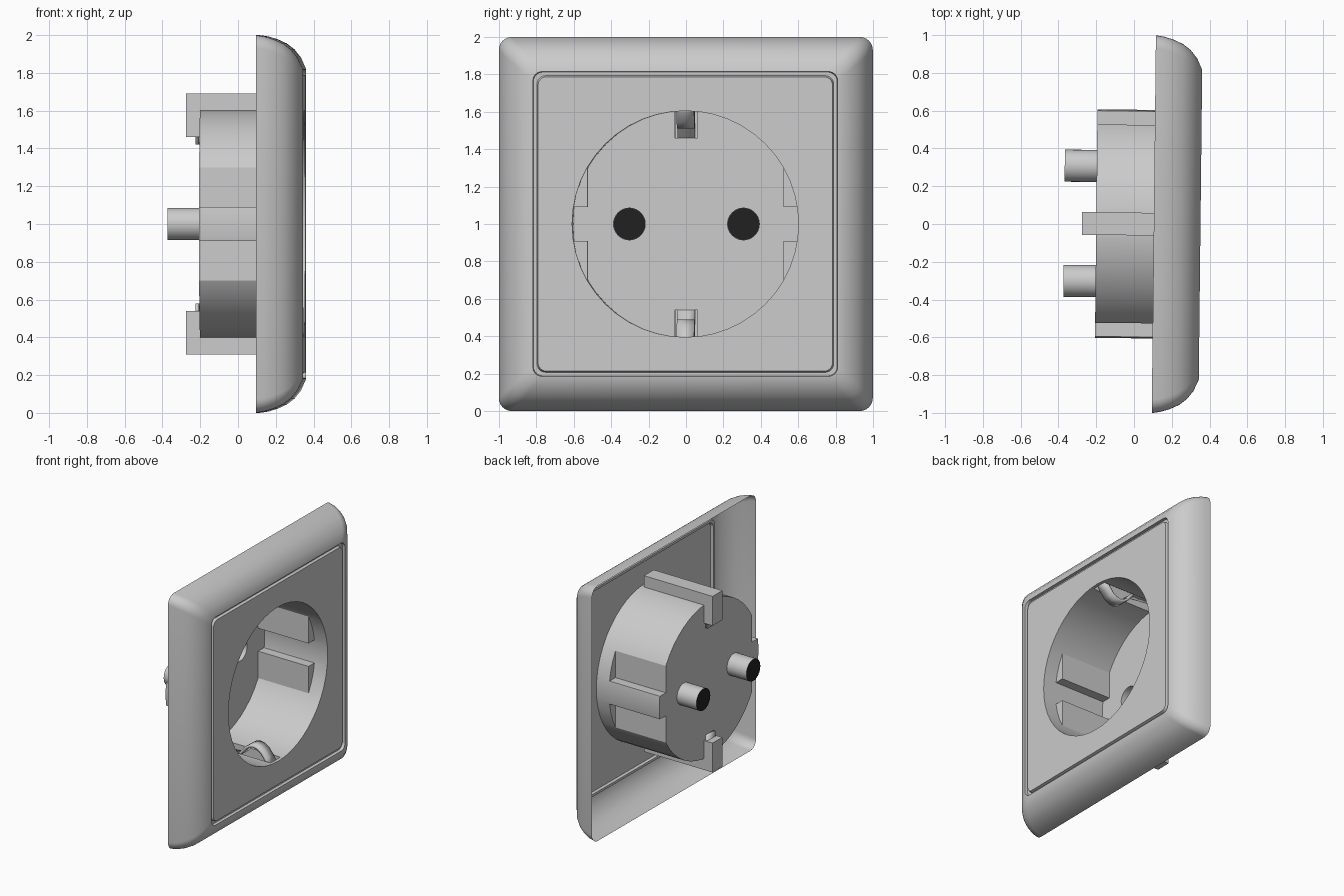
import bpy, bmesh, math
from mathutils import Matrix

if "Cube" in bpy.data.objects:
    bpy.data.objects.remove(bpy.data.objects["Cube"])

CZ = 1.0                                   # socket centre height
TURN = Matrix.Rotation(-0.011, 4, 'Z')     # whole plate is turned very slightly
SEG, R, FRONT = 48, 0.605, 0.35


def make(name, bm):
    me = bpy.data.meshes.new(name)
    bm.to_mesh(me)
    bm.free()
    ob = bpy.data.objects.new(name, me)
    bpy.context.collection.objects.link(ob)
    return ob


def smooth(ob, deg):
    bpy.ops.object.select_all(action='DESELECT')
    ob.select_set(True)
    bpy.context.view_layer.objects.active = ob
    bpy.ops.object.shade_smooth_by_angle(angle=math.radians(deg))


def square_loop(bm, x, half, r, n=6):
    """Rounded square ring in the yz plane."""
    vs = []
    for q in range(4):
        cy = (half - r) * (1 if q in (0, 3) else -1)
        cz = (half - r) * (1 if q in (0, 1) else -1)
        for i in range(n + 1):
            a = math.pi / 2 * (q + i / n)
            vs.append(bm.verts.new((x, cy + r * math.cos(a), CZ + cz + r * math.sin(a))))
    return vs


def bridge(bm, a, b):
    for i in range(len(a)):
        j = (i + 1) % len(a)
        bm.faces.new((a[i], a[j], b[j], b[i]))


def box(bm, x0, x1, y0, y1, z0, z1):
    m = Matrix.Translation(((x0 + x1) / 2, (y0 + y1) / 2, (z0 + z1) / 2)) \
        @ Matrix.Diagonal((x1 - x0, abs(y1 - y0), abs(z1 - z0), 1))
    bmesh.ops.create_cube(bm, size=1, matrix=m)


def cylinder(bm, r, x0, x1, y, seg):
    m = Matrix.Translation(((x0 + x1) / 2, y, CZ)) @ Matrix.Rotation(math.pi / 2, 4, 'Y')
    bmesh.ops.create_cone(bm, cap_ends=True, segments=seg, radius1=r, radius2=r,
                          depth=x1 - x0, matrix=m)


# outer frame: open shell with a curved bevel and an inner groove
bm = bmesh.new()
profile = [(0.105, 1.0, .07), (0.15, 0.993, .07), (0.2, 0.978, .07), (0.25, 0.955, .07),
           (0.29, 0.924, .065), (0.325, 0.88, .06), (0.352, 0.82, .05),
           (0.352, 0.815, .05), (0.33, 0.812, .05), (0.33, 0.793, .045)]
loops = [square_loop(bm, *p) for p in profile]
for a, b in zip(loops, loops[1:]):
    bridge(bm, a, b)
bmesh.ops.reverse_faces(bm, faces=[f for f in bm.faces if f.normal.x < -0.5])
bmesh.ops.recalc_face_normals(bm, faces=bm.faces)
frame = make("outer_frame", bm)
frame.data.transform(TURN)
smooth(frame, 35)

# centre panel with round opening
bm = bmesh.new()
back = square_loop(bm, 0.33, 0.793, .045)
rim = square_loop(bm, FRONT, 0.787, .045)
bridge(bm, back, rim)
hole = [bm.verts.new((FRONT, R * math.cos(t), CZ + R * math.sin(t)))
        for t in (2 * math.pi * i / SEG for i in range(SEG))]
edges = [bm.edges.get((rim[i], rim[(i + 1) % len(rim)])) for i in range(len(rim))]
edges += [bm.edges.new((hole[i], hole[(i + 1) % SEG])) for i in range(SEG)]
bmesh.ops.triangle_fill(bm, edges=edges, use_beauty=True, normal=(1, 0, 0))
bmesh.ops.recalc_face_normals(bm, faces=bm.faces)
panel = make("centre_panel", bm)
panel.data.transform(TURN)
smooth(panel, 35)

# socket cup: cylinder, minus side keys, plus earth channels and pin tubes
bm = bmesh.new()
cylinder(bm, R, -0.2, FRONT, 0, SEG)
cup = make("socket_cup", bm)


def boolean(op, build):
    tool_bm = bmesh.new()
    build(tool_bm)
    tool = make("cup_tool", tool_bm)
    tool.hide_render = True
    mod = cup.modifiers.new("cut", 'BOOLEAN')
    mod.operation, mod.solver, mod.object = op, 'EXACT', tool
    bpy.ops.object.select_all(action='DESELECT')
    bpy.context.view_layer.objects.active = cup
    bpy.ops.object.modifier_apply(modifier=mod.name)
    bpy.data.objects.remove(tool)


def side_keys(b):
    for sy in (-1, 1):
        for sz in (-1, 1):
            y, z = sorted((sy * .525, sy * .7)), sorted((CZ + sz * .09, CZ + sz * .4))
            box(b, -0.3, 0.24, *y, *z)


def channels_and_tubes(b):
    for s in (-1, 1):
        box(b, -0.275, 0.325, -0.06, 0.06, *sorted((CZ + s * .46, CZ + s * .69)))
        cylinder(b, 0.085, -0.37, -0.1, s * 0.305, 32)


boolean('DIFFERENCE', side_keys)
boolean('UNION', channels_and_tubes)

# open the front of the cup; dark ends in the pin tubes
dark = bpy.data.materials.new("dark")
dark.diffuse_color = (0.015, 0.015, 0.015, 1)
dark.use_nodes = True
dark.node_tree.nodes["Principled BSDF"].inputs["Base Color"].default_value = dark.diffuse_color
grey = bpy.data.materials.new("grey")
cup.data.materials.clear()
cup.data.materials.append(grey)
cup.data.materials.append(dark)
bm = bmesh.new()
bm.from_mesh(cup.data)
bmesh.ops.delete(bm, geom=[f for f in bm.faces
                           if f.normal.x > 0.9 and f.calc_center_median().x > FRONT - 0.005],
                 context='FACES')
for f in bm.faces:
    f.material_index = 1 if f.calc_center_median().x < -0.36 else 0
bm.to_mesh(cup.data)
bm.free()
cup.data.transform(TURN)
smooth(cup, 25)

# bent earth contacts, top and bottom
path = [(0.3, .65), (0.27, .595), (0.235, .55), (0.2, .528), (0.165, .52), (0.13, .53),
        (0.095, .555), (0.05, .61), (0, .645), (-0.215, .66), (-0.215, .42)]
for s, name in ((1, "top_contact"), (-1, "bottom_contact")):
    bm = bmesh.new()
    rows = [[bm.verts.new((x, y, CZ + s * d)) for y in (-0.047, 0.047)] for x, d in path]
    for a, b in zip(rows, rows[1:]):
        bm.faces.new((a[0], a[1], b[1], b[0]))
    contact = make(name, bm)
    contact.data.transform(TURN)
    mod = contact.modifiers.new("thickness", 'SOLIDIFY')
    mod.thickness, mod.offset = 0.02, 0
    smooth(contact, 40)
